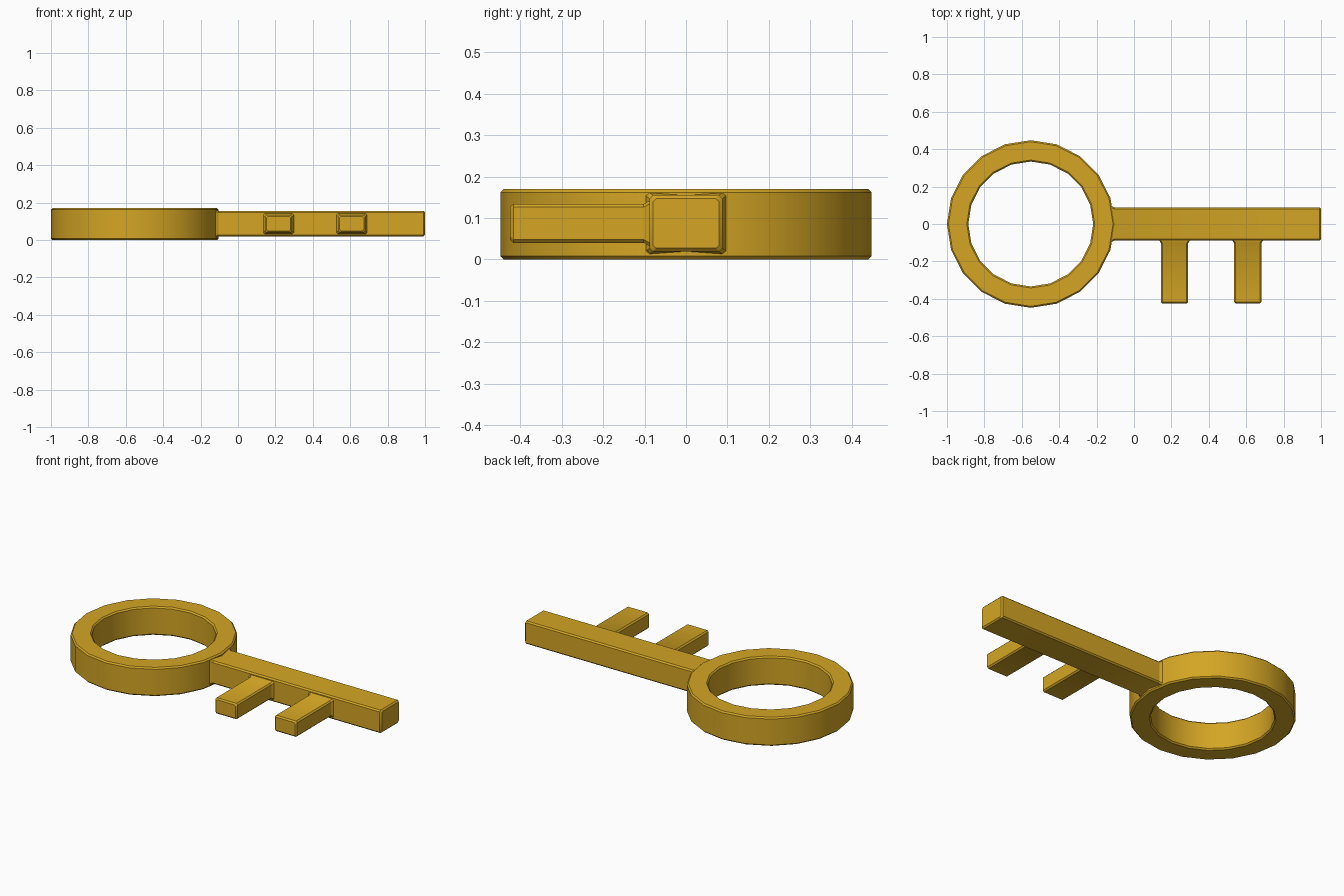
import bpy, bmesh, math
from mathutils import Vector, Matrix

cube = bpy.data.objects.get("Cube")
if cube:
    bpy.data.objects.remove(cube, do_unlink=True)

gold = bpy.data.materials.new("gold")
gold.use_nodes = True
gold.diffuse_color = (0.66, 0.38, 0.018, 1)
gold.node_tree.nodes["Principled BSDF"].inputs["Base Color"].default_value = gold.diffuse_color

MID_Z = 0.087
BEVEL = 0.008


def finish(name, bm):
    bmesh.ops.recalc_face_normals(bm, faces=bm.faces)
    mesh = bpy.data.meshes.new(name)
    bm.to_mesh(mesh)
    bm.free()
    mesh.materials.append(gold)
    obj = bpy.data.objects.new(name, mesh)
    bpy.context.collection.objects.link(obj)
    bpy.ops.object.select_all(action="DESELECT")
    obj.select_set(True)
    bpy.context.view_layer.objects.active = obj
    bpy.ops.object.shade_smooth_by_angle(angle=math.radians(30))
    return obj


def chamfered(w, h, c=BEVEL):
    """Rectangle of half sizes w, h with cut corners."""
    return [(w, c - h), (w, h - c), (w - c, h), (c - w, h),
            (-w, h - c), (-w, c - h), (c - w, -h), (w - c, -h)]


def flared_bar(name, stations, matrix):
    """Loft chamfered sections (distance, half width, half height) along local x."""
    bm = bmesh.new()
    rings = [[bm.verts.new(matrix @ Vector((d, a, b))) for a, b in chamfered(w, h)]
             for d, w, h in stations]
    for r, s in zip(rings, rings[1:]):
        for i in range(len(r)):
            j = (i + 1) % len(r)
            bm.faces.new((r[i], r[j], s[j], s[i]))
    bm.faces.new(rings[0])
    bm.faces.new(rings[-1])
    return finish(name, bm)


# Round bow, a chamfered section spun into a ring
bm = bmesh.new()
centre = Vector((-0.552, 0, 0))
section = [bm.verts.new(centre + Vector((0.391 + a, 0, 0.085 + b)))
           for a, b in chamfered(0.057, 0.085)]
edges = [bm.edges.new((section[i], section[i - 1])) for i in range(len(section))]
bmesh.ops.spin(bm, geom=section + edges, cent=centre, axis=(0, 0, 1),
               angle=math.tau, steps=20, use_merge=True)
bmesh.ops.remove_doubles(bm, verts=bm.verts, dist=0.0005)
finish("bow_ring", bm)

# Shaft, flared where it meets the bow
flared_bar("shaft",
           [(-0.15, 0.105, 0.079), (-0.125, 0.1, 0.077), (-0.105, 0.088, 0.068),
            (1 - BEVEL, 0.088, 0.068), (1, 0.088 - BEVEL, 0.068 - BEVEL)],
           Matrix.Translation((0, 0, MID_Z)))

# Two teeth, flared where they meet the shaft
for name, x in (("inner_tooth", 0.217), ("outer_tooth", 0.608)):
    flared_bar(name,
               [(0.07, 0.082, 0.055), (0.088, 0.082, 0.055), (0.102, 0.073, 0.047),
                (0.425 - BEVEL, 0.073, 0.047), (0.425, 0.073 - BEVEL, 0.047 - BEVEL)],
               Matrix.Translation((x, 0, MID_Z)) @ Matrix.Rotation(-math.pi / 2, 4, "Z"))
